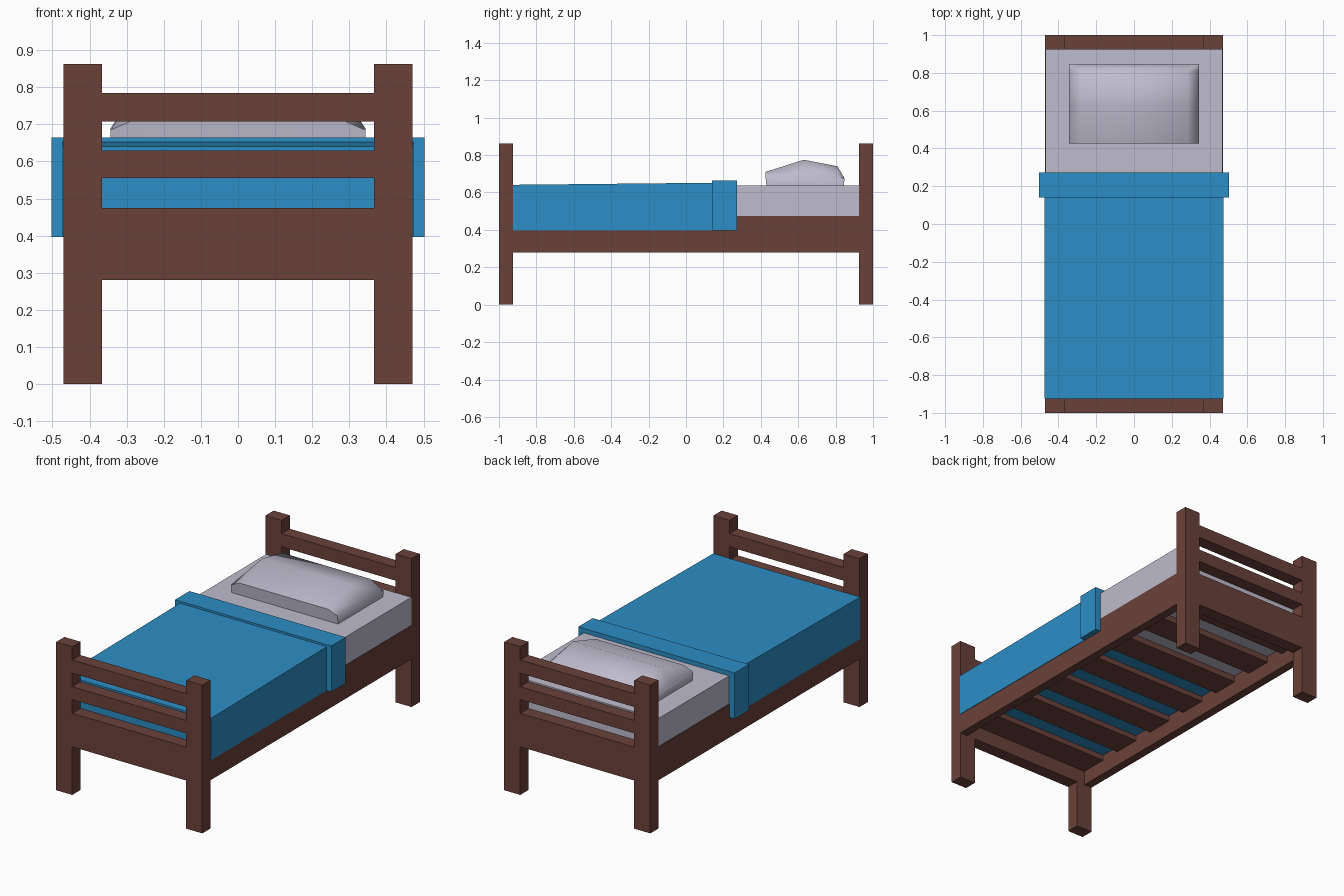
import bpy, bmesh, math

if "Cube" in bpy.data.objects:
    bpy.data.objects.remove(bpy.data.objects["Cube"])


def material(name, rgb):
    m = bpy.data.materials.new(name)
    m.diffuse_color = (*rgb, 1)
    m.use_nodes = True
    m.node_tree.nodes["Principled BSDF"].inputs["Base Color"].default_value = m.diffuse_color
    return m


WOOD = material("brown wood", (0.145, 0.053, 0.042))
BLUE = material("blue blanket", (0.025, 0.27, 0.56))
LINEN = material("pale linen", (0.52, 0.50, 0.61))


def finish(name, bm, mat):
    bmesh.ops.recalc_face_normals(bm, faces=bm.faces[:])
    me = bpy.data.meshes.new(name)
    bm.to_mesh(me)
    bm.free()
    me.materials.append(mat)
    ob = bpy.data.objects.new(name, me)
    bpy.context.collection.objects.link(ob)
    return ob


def loft(name, sections, mat):
    """Skin matching closed cross-sections and cap both ends."""
    bm = bmesh.new()
    rings = [[bm.verts.new(p) for p in s] for s in sections]
    n = len(rings[0])
    for a, b in zip(rings, rings[1:]):
        for i in range(n):
            j = (i + 1) % n
            bm.faces.new((a[i], a[j], b[j], b[i]))
    bm.faces.new(rings[0])
    bm.faces.new(rings[-1])
    return finish(name, bm, mat)


def box(name, x, y, z, mat, z_back=None):
    """Box from (min, max) ranges; z_back gives the top height at the back."""
    zb = z[1] if z_back is None else z_back
    profile = [(y[0], z[0]), (y[1], z[0]), (y[1], zb), (y[0], z[1])]
    return loft(name, [[(px, py, pz) for py, pz in profile] for px in x], mat)


# headboard and footboard: two posts, a deep board and two open rails each
for end, ys in (("foot", (-1.0, -0.925)), ("head", (0.925, 1.0))):
    for side, xs in (("left", (-0.47, -0.367)), ("right", (0.367, 0.47))):
        box(f"{end}_{side}_post", xs, ys, (0, 0.863), WOOD)
    for part, zs in (("board", (0.28, 0.475)), ("middle_rail", (0.555, 0.63)),
                     ("top_rail", (0.708, 0.785))):
        box(f"{end}_{part}", (-0.367, 0.367), ys, zs, WOOD)

# long side rails
for side, xs in (("left", (-0.47, -0.42)), ("right", (0.42, 0.47))):
    box(f"{side}_side_rail", xs, (-0.925, 0.925), (0.28, 0.475), WOOD)

# slats under the mattress
COUNT, WIDTH = 7, 0.16
step = (1.85 - WIDTH) / (COUNT - 1)
for i in range(COUNT):
    y0 = -0.925 + i * step
    box(f"slat_{i + 1}", (-0.42, 0.42), (y0, y0 + WIDTH), (0.365, 0.40), WOOD)

# bedding
box("mattress", (-0.468, 0.468), (-0.923, 0.925), (0.402, 0.638), LINEN)
box("blanket", (-0.473, 0.473), (-0.925, 0.15), (0.397, 0.641), BLUE, 0.652)
box("blanket_fold", (-0.503, 0.503), (0.14, 0.272), (0.397, 0.664), BLUE)

# pillow: a humped profile that flattens towards both ends
hump = [(0.43, 0.637), (0.425, 0.71), (0.63, 0.775), (0.81, 0.74),
        (0.845, 0.68), (0.845, 0.637)]
flat = [(0.43, 0.637), (0.425, 0.685), (0.63, 0.69), (0.81, 0.685),
        (0.847, 0.675), (0.845, 0.637)]
pillow = loft("pillow", [[(x, y, z) for y, z in prof] for x, prof in
                         ((-0.343, flat), (-0.285, hump), (0.285, hump), (0.343, flat))],
              LINEN)
bpy.context.view_layer.objects.active = pillow
pillow.select_set(True)
bpy.ops.object.shade_smooth_by_angle(angle=math.radians(50))
